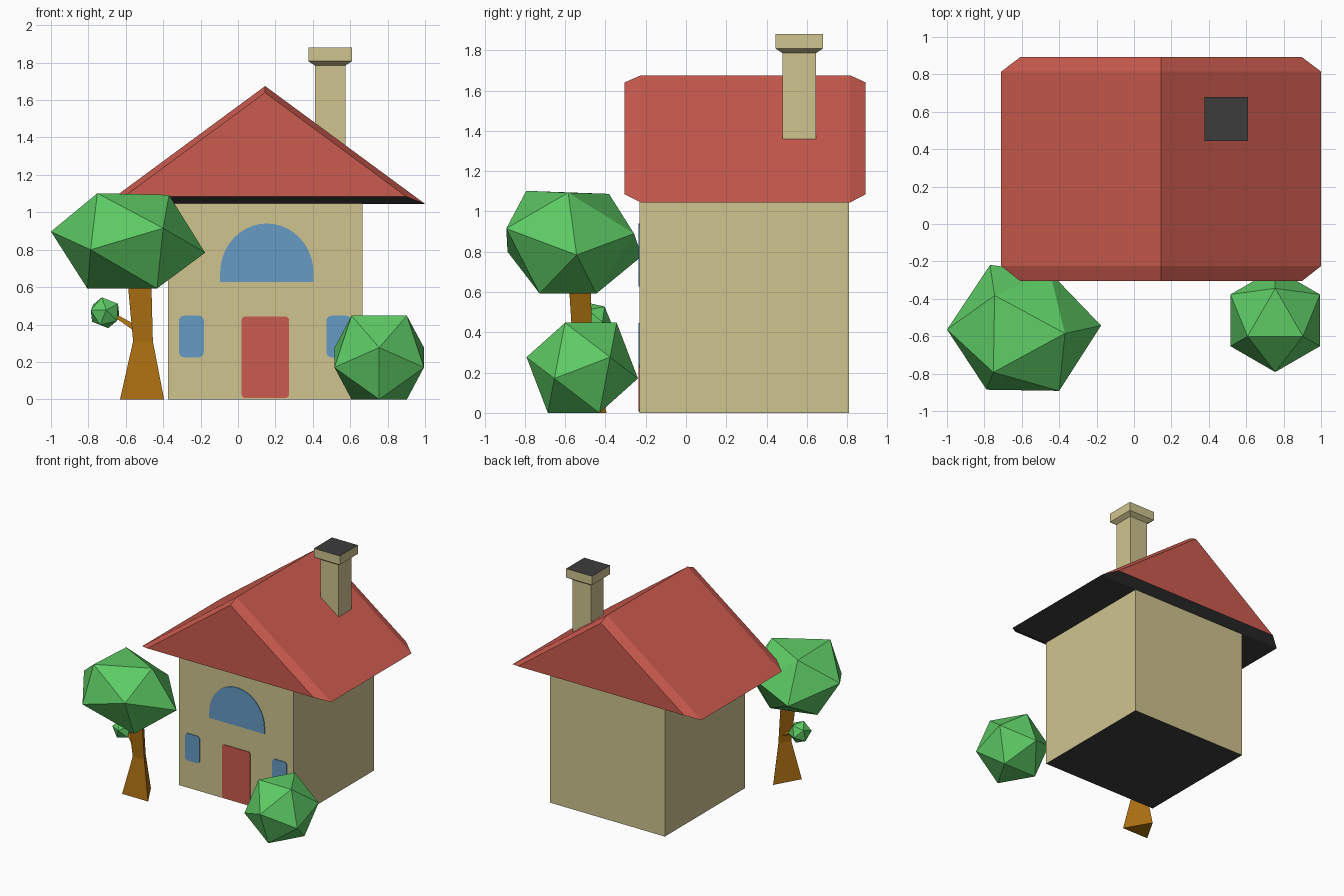
import bpy, bmesh
from math import sin, cos, pi, radians, sqrt
from mathutils import Matrix, Vector

if "Cube" in bpy.data.objects:
    bpy.data.objects.remove(bpy.data.objects["Cube"])


def material(name, rgb):
    m = bpy.data.materials.new(name)
    m.diffuse_color = [((c / 255 + 0.055) / 1.055) ** 2.4 for c in rgb] + [1]
    m.use_nodes = True
    m.node_tree.nodes["Principled BSDF"].inputs["Base Color"].default_value = m.diffuse_color
    return m


BEIGE = material("beige_wall", (207, 196, 143))
RED = material("red_roof", (203, 91, 79))
DARK = material("dark_grey", (60, 60, 60))
BLUE = material("window_blue", (103, 155, 196))
GREEN = material("leaf_green", (94, 203, 101))
BROWN = material("bark_brown", (171, 111, 17))


def finish(name, bm, *mats, rule=None):
    """Turn a bmesh into an object; faces matching the rule get the second material."""
    bmesh.ops.recalc_face_normals(bm, faces=bm.faces)
    bm.normal_update()
    for f in bm.faces:
        f.smooth = False
        f.material_index = 1 if rule and rule(f) else 0
    me = bpy.data.meshes.new(name)
    bm.to_mesh(me)
    bm.free()
    for m in mats:
        me.materials.append(m)
    ob = bpy.data.objects.new(name, me)
    bpy.context.collection.objects.link(ob)
    return ob


def hull(name, points, *mats, rule=None):
    bm = bmesh.new()
    for p in points:
        bm.verts.new(p)
    bmesh.ops.convex_hull(bm, input=bm.verts[:])
    bmesh.ops.dissolve_limit(bm, angle_limit=radians(1),
                             verts=bm.verts[:], edges=bm.edges[:])
    return finish(name, bm, *mats, rule=rule)


def loft(name, rings, *mats, rule=None):
    """Skin equal-length point rings and cap both ends."""
    bm = bmesh.new()
    vs = [[bm.verts.new(p) for p in r] for r in rings]
    n = len(vs[0])
    for a, b in zip(vs, vs[1:]):
        for i in range(n):
            j = (i + 1) % n
            bm.faces.new((a[i], a[j], b[j], b[i]))
    bm.faces.new(vs[0][::-1])
    bm.faces.new(vs[-1])
    return finish(name, bm, *mats, rule=rule)


def square(cx, cy, z, h):
    return [(cx + h * a, cy + h * b, z) for a, b in ((-1, -1), (1, -1), (1, 1), (-1, 1))]


def triangle(cx, cy, z, r):
    return [(cx + r * cos(radians(a)), cy + r * sin(radians(a)), z) for a in (90, 210, 330)]


def leaf_ball(name, centre, edge, rot=Matrix()):
    """Regular icosahedron resting on a face."""
    pts = []
    for r, z, start in ((1 / sqrt(3), .7558, 90), (.9342, .1784, 270),
                        (.9342, -.1784, 90), (1 / sqrt(3), -.7558, 270)):
        for k in range(3):
            a = radians(start + 120 * k)
            pts.append(Vector(centre) + rot @ Vector((r * cos(a), r * sin(a), z)) * edge)
    return hull(name, pts, GREEN)


def plate(name, outline, mat):
    """Thin plate on the front wall from an x,z outline."""
    return loft(name, [[(x, y, z) for x, z in outline] for y in (-.229, -.236)], mat)


def rounded(x0, x1, z0, z1, r):
    pts = []
    for cx, cz, s in ((x1 - r, z1 - r, 0), (x0 + r, z1 - r, 90),
                      (x0 + r, z0 + r, 180), (x1 - r, z0 + r, 270)):
        for k in range(5):
            a = radians(s + 22.5 * k)
            pts.append((cx + r * cos(a), cz + r * sin(a)))
    return pts


def faces_down(f):
    return f.normal.z < -.5


# House walls with dark floor
MID = .145
loft("house_walls", [square(MID, .29, 0, .52), square(MID, .29, 1.06, .52)],
     BEIGE, DARK, rule=faces_down)

# Gabled roof with bevelled ends and dark underside
roof = []
for y, half, low, top in ((-.305, .753, 1.085, 1.64), (-.225, .855, 1.045, 1.675),
                          (.815, .855, 1.045, 1.675), (.892, .753, 1.085, 1.64)):
    roof += [(MID - half, y, low), (MID + half, y, low), (MID, y, top)]
hull("roof", roof, RED, DARK, rule=faces_down)

# Chimney with flared cap and dark opening
loft("chimney", [square(.493, .562, z, h) for z, h in
                 ((1.3, .082), (1.785, .082), (1.808, .117), (1.88, .117))],
     BEIGE, DARK, rule=lambda f: f.normal.z > .9)

# Door and windows
plate("door", rounded(.02, .272, .008, .442, .015), RED)
for side, name in ((-1, "left_window"), (1, "right_window")):
    c = MID + side * .394
    plate(name, rounded(c - .067, c + .067, .225, .447, .028), BLUE)
arch = [(-.096, .627), (.404, .627)]
arch += [(.154 + .25 * cos(pi * k / 20), .675 + .265 * sin(pi * k / 20)) for k in range(21)]
plate("arched_window", arch, BLUE)

# Bush
leaf_ball("bush", (.755, -.515, .2237), .296)

# Tree: three-sided trunk, side branch, small leaf ball, wide crown
loft("tree_trunk", [triangle(-.513, -.53, 0, .136), triangle(-.508, -.53, .31, .061),
                    triangle(-.528, -.545, .65, .074)], BROWN)
loft("tree_branch", [triangle(-.53, -.525, .37, .036), triangle(-.69, -.465, .47, .016)], BROWN)
leaf_ball("small_leaf_ball", (-.711, -.458, .463), .093, Matrix.Rotation(radians(22), 4, 'Y'))
hull("tree_crown", [
    (-.745, -.382, 1.087), (-.369, -.585, 1.093), (-.752, -.793, 1.102),
    (-1.0, -.564, .897), (-.40, -.892, .915), (-.45, -.258, .89),
    (-.176, -.543, .784), (-.77, -.219, .778), (-.788, -.886, .80),
    (-.433, -.727, .593), (-.805, -.55, .592), (-.45, -.445, .592)], GREEN)
